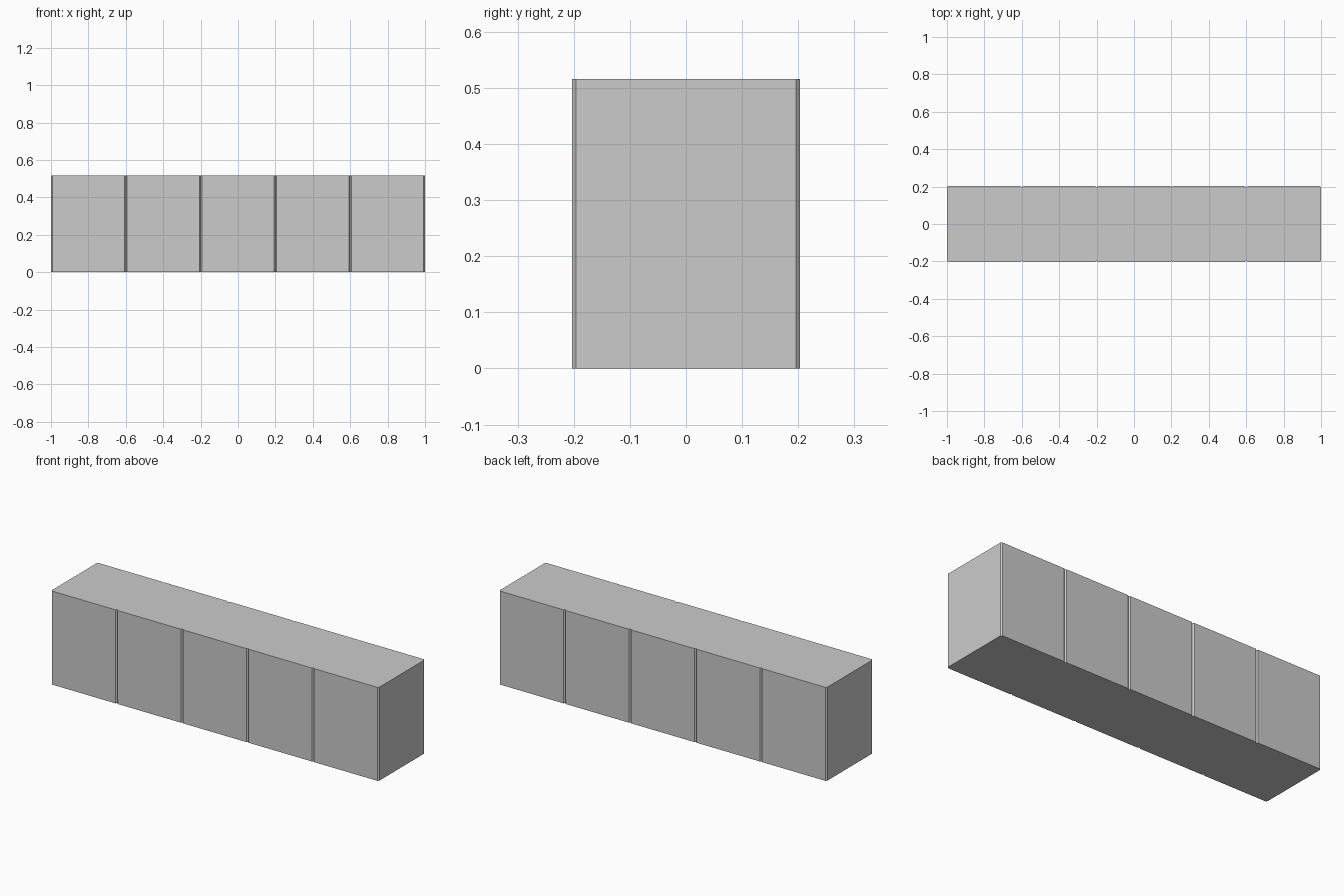
import bpy, bmesh

if "Cube" in bpy.data.objects:
    bpy.data.objects.remove(bpy.data.objects["Cube"])

COUNT, WIDTH, HALF_DEPTH, HEIGHT, CHAMFER = 5, 0.4, 0.203, 0.516, 0.007

# front outline: each block segment has chamfered vertical edges (V grooves between)
front = []
for i in range(COUNT):
    x0 = -1 + i * WIDTH
    front += [(x0, -HALF_DEPTH + CHAMFER),
              (x0 + CHAMFER, -HALF_DEPTH),
              (x0 + WIDTH - CHAMFER, -HALF_DEPTH)]
front.append((1, -HALF_DEPTH + CHAMFER))

# back outline is the front turned half way round
outline = front + [(-x, -y) for x, y in front]

# extrude the outline into the solid block
bm = bmesh.new()
base = bm.faces.new([bm.verts.new((x, y, 0)) for x, y in outline])
top = bmesh.ops.extrude_face_region(bm, geom=[base], use_keep_orig=True)
bmesh.ops.translate(bm, vec=(0, 0, HEIGHT),
                    verts=[g for g in top["geom"] if isinstance(g, bmesh.types.BMVert)])
bmesh.ops.recalc_face_normals(bm, faces=bm.faces)

mesh = bpy.data.meshes.new("grooved_block")
bm.to_mesh(mesh)
bm.free()
bpy.context.collection.objects.link(bpy.data.objects.new("grooved_block", mesh))
